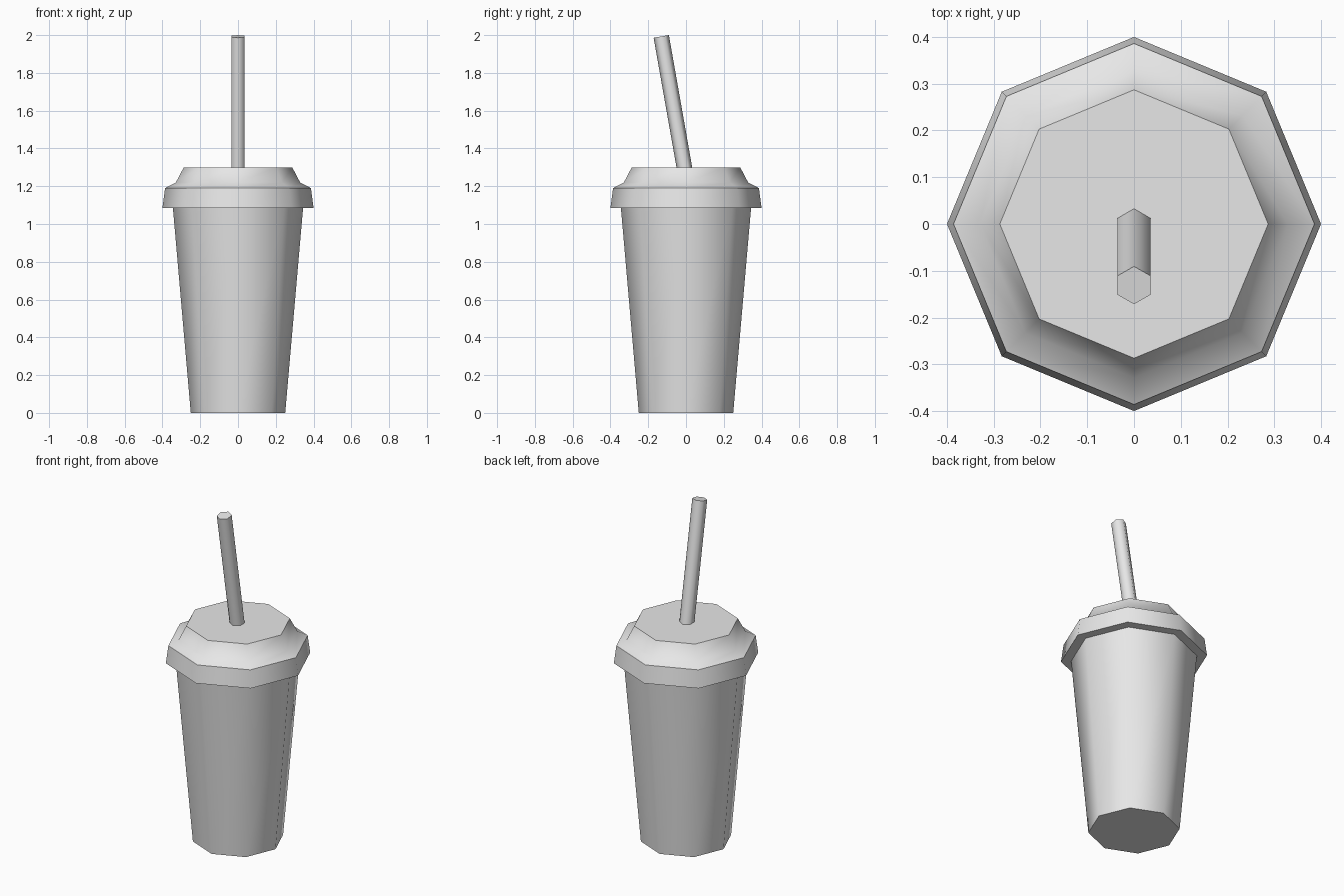
import bpy, bmesh, math
from mathutils import Matrix

cube = bpy.data.objects.get("Cube")
if cube:
    bpy.data.objects.remove(cube, do_unlink=True)

grey = bpy.data.materials.new("plain_grey")
grey.use_nodes = True
COLOUR = (0.8, 0.8, 0.8, 1.0)
grey.diffuse_color = COLOUR
grey.node_tree.nodes["Principled BSDF"].inputs["Base Color"].default_value = COLOUR


def turned(name, profile, sides, smooth_angle, start=0.0, matrix=None):
    """Closed solid of stacked rings; profile holds (radius, height) pairs."""
    bm = bmesh.new()
    rings = []
    for r, z in profile:
        angles = [start + math.tau * i / sides for i in range(sides)]
        rings.append([bm.verts.new((r * math.cos(a), r * math.sin(a), z)) for a in angles])
    for low, high in zip(rings, rings[1:]):
        for i in range(sides):
            j = (i + 1) % sides
            bm.faces.new((low[i], low[j], high[j], high[i]))
    bm.faces.new(rings[0][::-1])
    bm.faces.new(rings[-1])
    if matrix:
        bm.transform(matrix)
    mesh = bpy.data.meshes.new(name)
    bm.to_mesh(mesh)
    bm.free()
    mesh.materials.append(grey)
    obj = bpy.data.objects.new(name, mesh)
    bpy.context.collection.objects.link(obj)
    bpy.ops.object.select_all(action='DESELECT')
    obj.select_set(True)
    bpy.context.view_layer.objects.active = obj
    bpy.ops.object.shade_smooth_by_angle(angle=math.radians(smooth_angle))
    return obj


# Tapered eight-sided cup
turned("cup", [(0.25, 0), (0.345, 1.09)], 8, 50)

# Lid with flared rim, sloping shoulder and raised flat top
turned("lid", [(0.4, 1.085), (0.386, 1.19), (0.329, 1.22), (0.287, 1.3)], 8, 50)

# Six-sided straw leaning to the front, its foot sunk into the lid
tilt = Matrix.Translation((0, -0.131, 1.993)) @ Matrix.Rotation(math.radians(10), 4, 'X')
turned("straw", [(0.041, -0.76), (0.041, 0)], 6, 70, math.pi / 2, tilt)
